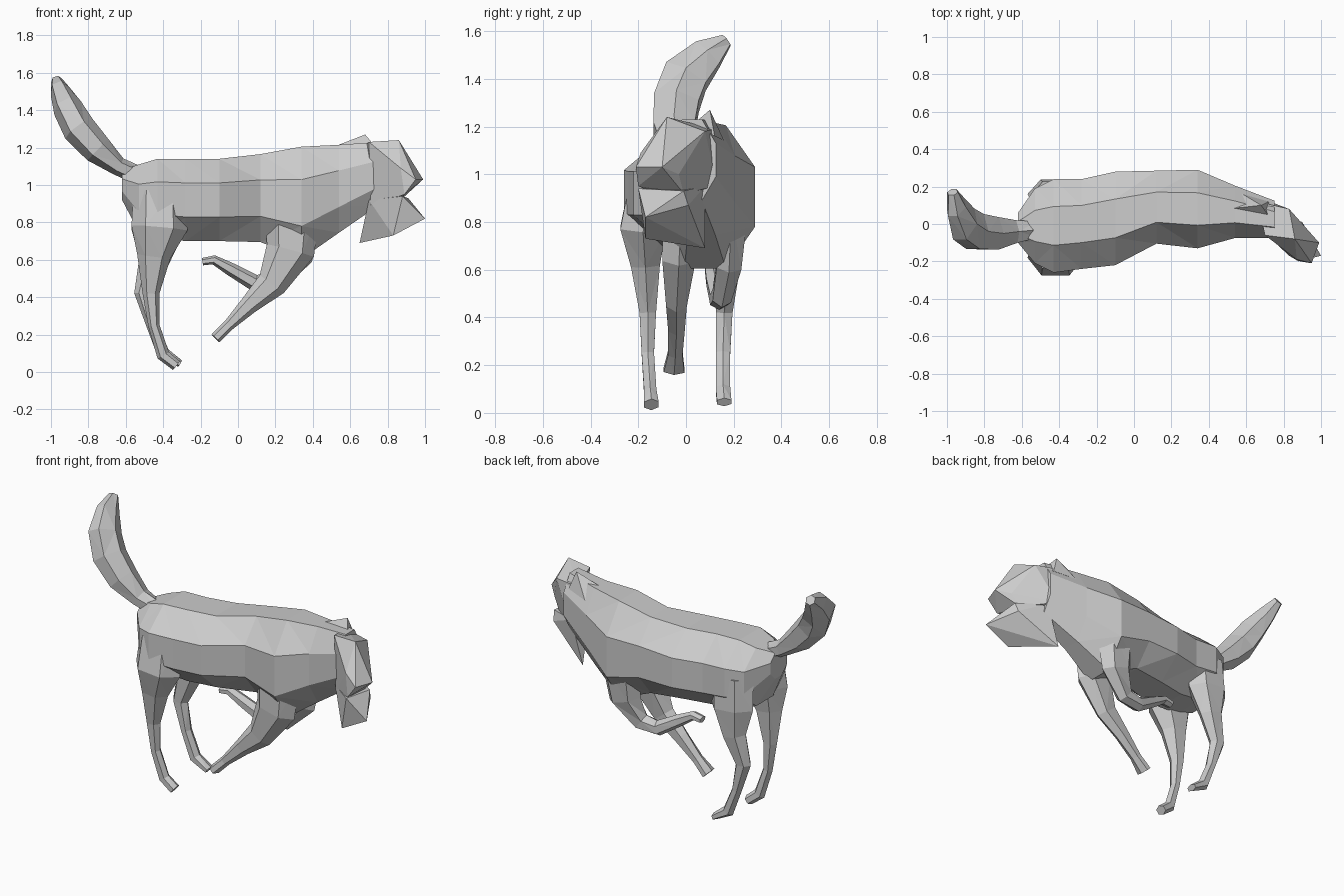
import bpy, bmesh, math
from mathutils import Vector


def finish(name, bm):
    bmesh.ops.recalc_face_normals(bm, faces=bm.faces)
    bmesh.ops.triangulate(bm, faces=bm.faces)
    mesh = bpy.data.meshes.new(name)
    bm.to_mesh(mesh)
    bm.free()
    obj = bpy.data.objects.new(name, mesh)
    bpy.context.collection.objects.link(obj)
    return obj


def tube(name, rings, sides=6, axis=None):
    """Faceted loft; each ring is x, y, z, half width, half depth."""
    bm = bmesh.new()
    pts = [Vector(r[:3]) for r in rings]
    loops = []
    for i, (x, y, z, a, b) in enumerate(rings):
        t = axis or pts[min(i + 1, len(pts) - 1)] - pts[max(i - 1, 0)]
        t = t.normalized()
        side = Vector((0, 1, 0))
        side = (side - t * side.dot(t)).normalized()
        up = side.cross(t)
        loop = []
        for k in range(sides):
            ang = 2 * math.pi * (k + 0.5) / sides
            offset = side * (a * math.cos(ang)) + up * (b * math.sin(ang))
            loop.append(bm.verts.new(pts[i] + offset / math.cos(math.pi / sides)
                                     if sides == 8 else pts[i] + offset))
        loops.append(loop)
    for p, q in zip(loops, loops[1:]):
        for k in range(sides):
            j = (k + 1) % sides
            bm.faces.new((p[k], p[j], q[j], q[k]))
    bm.faces.new(loops[0])
    bm.faces.new(loops[-1])
    return finish(name, bm)


def hull(name, points):
    bm = bmesh.new()
    verts = [bm.verts.new(p) for p in points]
    res = bmesh.ops.convex_hull(bm, input=verts)
    bmesh.ops.delete(bm, geom=[v for v in res["geom_interior"]
                               if isinstance(v, bmesh.types.BMVert)], context='VERTS')
    return finish(name, bm)


# Torso and neck, rump to throat
tube("body", [
    (-0.62, -0.02, 1.00, 0.08, 0.08),
    (-0.53, -0.01, 0.93, 0.20, 0.18),
    (-0.43, -0.01, 0.93, 0.25, 0.21),
    (-0.28, 0.00, 0.92, 0.24, 0.22),
    (-0.10, 0.03, 0.92, 0.25, 0.22),
    (0.12, 0.09, 0.93, 0.195, 0.235),
    (0.34, 0.08, 0.905, 0.21, 0.30),
    (0.54, 0.065, 0.98, 0.14, 0.235),
    (0.75, 0.025, 1.06, 0.10, 0.17),
], sides=8, axis=Vector((1, 0, 0)))

# Head, turned towards the front
hull("head", [
    (0.66, 0.12, 1.19), (0.70, -0.06, 1.23), (0.71, -0.06, 0.89), (0.70, 0.13, 0.95),
    (0.86, -0.08, 1.24), (0.83, 0.08, 1.18), (0.99, -0.10, 1.03), (0.95, -0.21, 1.03),
    (0.87, -0.19, 1.09), (0.89, -0.20, 0.95), (0.92, -0.03, 1.00), (0.87, -0.01, 0.92),
])

# Lower jaw
hull("jaw", [
    (0.70, -0.05, 0.92), (0.73, 0.08, 0.95), (0.88, -0.20, 0.94), (0.91, -0.01, 0.93),
    (1.00, -0.17, 0.82), (0.83, -0.17, 0.73), (0.65, 0.08, 0.69), (0.90, 0.01, 0.87),
])

# Ear
hull("ear", [(0.50, 0.08, 1.20), (0.68, 0.10, 1.27), (0.73, 0.03, 1.21),
             (0.72, 0.12, 1.16), (0.58, 0.16, 1.14)])

# Raised tail
tube("tail", [
    (-0.53, -0.03, 1.05, 0.05, 0.05),
    (-0.64, -0.04, 1.10, 0.07, 0.05),
    (-0.75, -0.05, 1.19, 0.10, 0.08),
    (-0.85, -0.04, 1.30, 0.11, 0.09),
    (-0.91, 0.00, 1.41, 0.11, 0.08),
    (-0.95, 0.09, 1.50, 0.08, 0.055),
    (-0.97, 0.17, 1.56, 0.03, 0.03),
])

# Hind legs
tube("hind_leg_near", [
    (-0.42, -0.15, 0.96, 0.10, 0.14),
    (-0.42, -0.18, 0.77, 0.11, 0.15),
    (-0.45, -0.17, 0.62, 0.07, 0.09),
    (-0.465, -0.16, 0.42, 0.04, 0.045),
    (-0.45, -0.16, 0.25, 0.03, 0.03),
    (-0.40, -0.15, 0.09, 0.03, 0.035),
    (-0.33, -0.145, 0.035, 0.035, 0.03),
])
tube("hind_leg_far", [
    (-0.42, 0.14, 0.94, 0.10, 0.14),
    (-0.43, 0.16, 0.75, 0.09, 0.14),
    (-0.45, 0.17, 0.59, 0.06, 0.08),
    (-0.505, 0.16, 0.42, 0.04, 0.05),
    (-0.46, 0.155, 0.25, 0.035, 0.03),
    (-0.40, 0.155, 0.10, 0.035, 0.035),
    (-0.31, 0.16, 0.045, 0.035, 0.02),
])

# Front legs: one swept back, one folded
tube("front_leg_near", [
    (0.29, -0.02, 0.88, 0.09, 0.15),
    (0.28, -0.03, 0.65, 0.08, 0.13),
    (0.18, -0.04, 0.47, 0.05, 0.08),
    (0.06, -0.04, 0.36, 0.04, 0.05),
    (-0.05, -0.045, 0.25, 0.035, 0.03),
    (-0.12, -0.05, 0.18, 0.05, 0.03),
])
tube("front_leg_far", [
    (0.31, 0.19, 0.85, 0.08, 0.14),
    (0.29, 0.18, 0.62, 0.06, 0.11),
    (0.20, 0.15, 0.49, 0.045, 0.06),
    (0.09, 0.14, 0.475, 0.045, 0.045),
    (-0.04, 0.12, 0.55, 0.04, 0.035),
    (-0.13, 0.11, 0.60, 0.035, 0.025),
    (-0.19, 0.11, 0.59, 0.03, 0.02),
])
